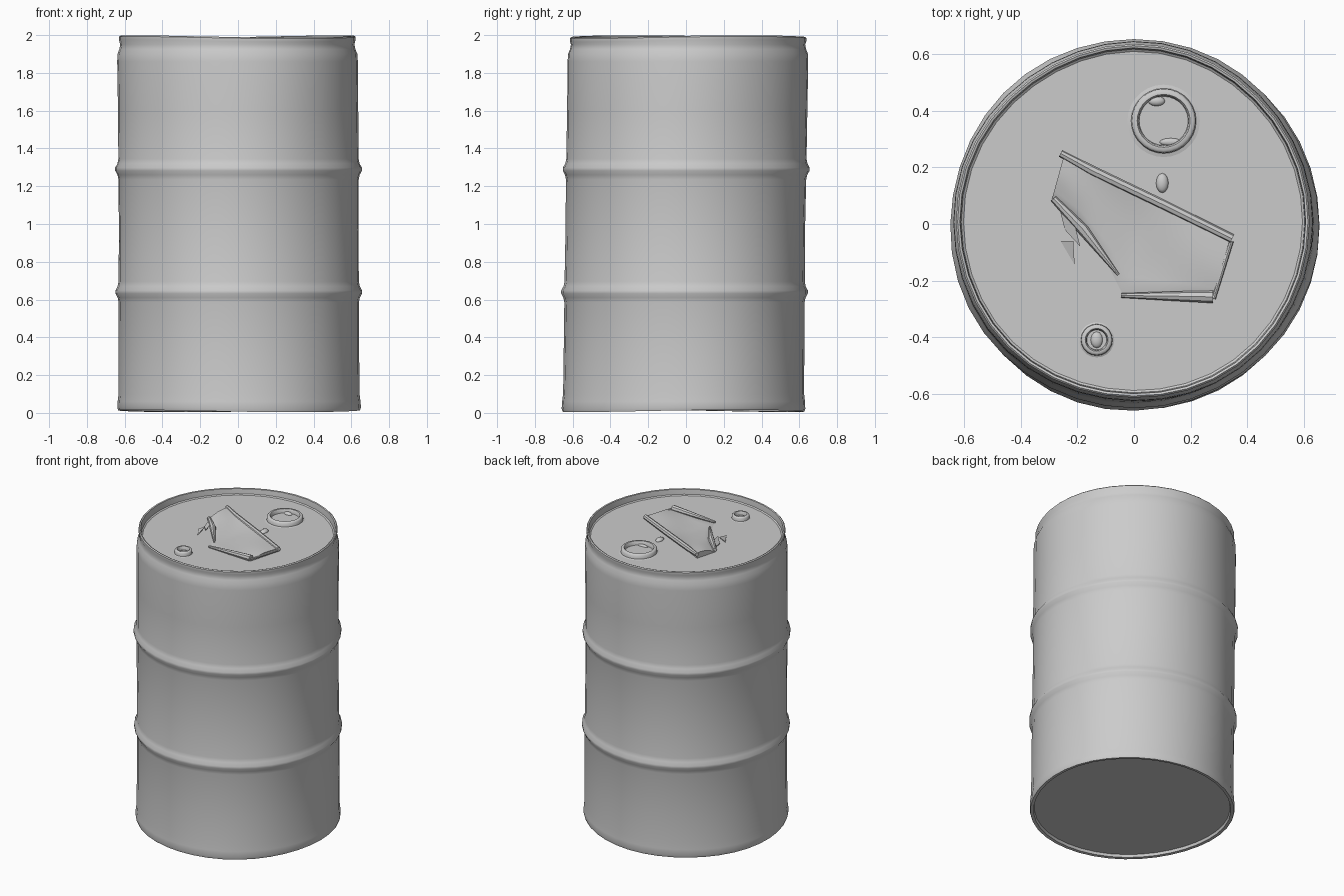
import bpy, bmesh, math
from mathutils import Vector

cube = bpy.data.objects.get("Cube")
if cube:
    bpy.data.objects.remove(cube, do_unlink=True)

LID = 1.945

steel = bpy.data.materials.new("grey_steel")
steel.use_nodes = True
GREY = (0.6, 0.6, 0.6, 1)
steel.diffuse_color = GREY
steel.node_tree.nodes["Principled BSDF"].inputs["Base Color"].default_value = GREY


def finish(bm, name, angle=40):
    bmesh.ops.recalc_face_normals(bm, faces=bm.faces)
    mesh = bpy.data.meshes.new(name)
    bm.to_mesh(mesh)
    bm.free()
    mesh.materials.append(steel)
    ob = bpy.data.objects.new(name, mesh)
    bpy.context.collection.objects.link(ob)
    bpy.ops.object.select_all(action='DESELECT')
    ob.select_set(True)
    bpy.context.view_layer.objects.active = ob
    bpy.ops.object.shade_smooth_by_angle(angle=math.radians(angle))
    return ob


def lathe(profile, sides, cx=0, cy=0, warp=None):
    """Revolve (radius, z) points; ends are capped when they stop off axis."""
    bm = bmesh.new()
    rings = []
    for r, z in profile:
        ring = []
        for i in range(sides):
            a = math.tau * i / sides
            p = Vector((cx + r * math.cos(a), cy + r * math.sin(a), z))
            ring.append(bm.verts.new(warp(p, a) if warp else p))
        rings.append(ring)
    for lo, hi in zip(rings, rings[1:]):
        for i in range(sides):
            j = (i + 1) % sides
            bm.faces.new((lo[i], lo[j], hi[j], hi[i]))
    bm.faces.new(rings[0])
    bm.faces.new(rings[-1])
    return bm


def tube(name, points, radii, sides=8):
    """Tapered roll of sheet metal along a path."""
    bm = bmesh.new()
    pts = [Vector(p) for p in points]
    d = (pts[-1] - pts[0]).normalized()
    side = d.cross(Vector((0, 0, 1))).normalized()
    up = side.cross(d)
    rings = []
    for p, r in zip(pts, radii):
        rings.append([bm.verts.new(p + r * (side * math.cos(math.tau * k / sides)
                      + up * math.sin(math.tau * k / sides))) for k in range(sides)])
    for lo, hi in zip(rings, rings[1:]):
        for k in range(sides):
            j = (k + 1) % sides
            bm.faces.new((lo[k], lo[j], hi[j], hi[k]))
    bm.faces.new(rings[0])
    bm.faces.new(rings[-1])
    return finish(bm, name)


# Drum shell: base seam, two rolled hoops, neck, rim and sunken lid
def rib(z):
    return [(0.636, z - 0.055), (0.641, z - 0.03), (0.653, z - 0.008),
            (0.653, z + 0.008), (0.641, z + 0.03), (0.636, z + 0.055)]


shell = [(0.6, 0.03), (0.615, 0.03), (0.62, 0.012), (0.64, 0.01), (0.645, 0.025),
         (0.643, 0.06), (0.638, 0.1), (0.637, 0.3)]
shell += rib(0.64) + [(0.634, 0.97)] + rib(1.29)
shell += [(0.636, 1.6), (0.637, 1.86), (0.635, 1.9), (0.625, 1.925), (0.62, 1.95),
          (0.626, 1.97), (0.626, 1.987), (0.62, 1.993), (0.612, 1.99), (0.61, 1.975),
          (0.608, LID + 0.006), (0.6, LID)]


def dented(p, a):
    t = p.z / 2
    k = 1 + 0.004 * math.sin(3 * a + 2 * p.z) + 0.003 * math.sin(5 * a - 3 * p.z)
    end = 1 if t > 0.985 or t < 0.02 else 0
    return Vector((p.x * k + 0.006 - 0.009 * t, p.y * k - 0.013 + 0.021 * t,
                   p.z + end * 0.006 * math.sin(2 * a + 0.6)))


finish(lathe(shell, 40, warp=dented), "drum_shell", 35)


# Bung holes: raised collars with a sunken plug
def collar(name, cx, cy, r, wall, h, sides):
    prof = [(r * 1.25, LID - 0.003), (r * 1.02, LID + 0.003), (r, LID + h * 0.8),
            (r - wall * 0.3, LID + h), (r - wall * 0.8, LID + h),
            (r - wall, LID + h * 0.8), (r - wall * 1.1, LID + h * 0.2)]
    finish(lathe(prof, sides, cx, cy), name, 50)


collar("large_bung", 0.105, 0.365, 0.113, 0.024, 0.032, 28)
collar("small_bung", -0.132, -0.41, 0.055, 0.018, 0.03, 20)


def ellipsoid(name, loc, size):
    bm = bmesh.new()
    bmesh.ops.create_uvsphere(bm, u_segments=12, v_segments=8, radius=1)
    for v in bm.verts:
        v.co = Vector([c * s + l for c, s, l in zip(v.co, size, loc)])
    finish(bm, name)


ellipsoid("lid_bead", (0.1, 0.145, LID), (0.022, 0.035, 0.016))
ellipsoid("small_bung_plug", (-0.132, -0.41, LID + 0.004), (0.022, 0.03, 0.014))
ellipsoid("large_bung_lump", (0.08, 0.435, LID + 0.006), (0.03, 0.018, 0.014))
ellipsoid("large_bung_debris", (0.13, 0.29, LID + 0.006), (0.04, 0.014, 0.01))


# Crumpled sheet lying on the lid, lofted between its two long edges
def along(path, t):
    f = t * (len(path) - 1)
    i = min(int(f), len(path) - 2)
    return Vector(path[i]).lerp(Vector(path[i + 1]), f - i)


upper = [(-0.25, 0.235), (0.34, -0.05)]
lower = [(-0.29, 0.09), (-0.2, 0.01), (-0.1, -0.13), (-0.04, -0.25), (0.12, -0.26), (0.28, -0.27)]
NU, NV = 20, 10
bm = bmesh.new()
grid = []
for j in range(NV + 1):
    row = []
    for i in range(NU + 1):
        u, v = i / NU, j / NV
        p = along(lower, u).lerp(along(upper, u), v)
        h = 0.008 + 0.014 * v + 0.016 * (1 - u) * v
        h += 0.01 * math.sin(math.pi * v) * math.sin(7 * u + 2 * v)
        h = 0.0 if j == 0 else max(h, 0.004)
        row.append(bm.verts.new((p.x, p.y, LID + h)))
    grid.append(row)
for a, b in zip(grid, grid[1:]):
    for i in range(NU):
        bm.faces.new((a[i], a[i + 1], b[i + 1], b[i]))
# Fold the outer border down to the lid
edges = [e for e in bm.edges if e.is_boundary]
skirt = bmesh.ops.extrude_edge_only(bm, edges=edges)
for g in skirt["geom"]:
    if isinstance(g, bmesh.types.BMVert):
        g.co.z = LID - 0.003
finish(bm, "crumpled_sheet", 35)

tube("sheet_long_roll", [(-0.26, 0.25, LID + 0.034), (-0.15, 0.19, LID + 0.026),
     (0.1, 0.07, LID + 0.022), (0.347, -0.052, LID + 0.018)], [0.013, 0.018, 0.018, 0.016])
tube("sheet_short_roll", [(-0.045, -0.253, LID + 0.01), (0.12, -0.255, LID + 0.014),
     (0.28, -0.258, LID + 0.018)], [0.008, 0.016, 0.022])
tube("sheet_end_fold", [(0.345, -0.06, LID + 0.014), (0.282, -0.265, LID + 0.014)], [0.008, 0.007])
tube("sheet_torn_fold", [(-0.285, 0.09, LID + 0.012), (-0.18, -0.02, LID + 0.016),
     (-0.055, -0.18, LID + 0.01)], [0.012, 0.02, 0.005])


# Torn scraps beside the sheet
def scrap(name, corners):
    bm = bmesh.new()
    bm.faces.new([bm.verts.new((x, y, LID + z)) for x, y, z in corners])
    res = bmesh.ops.extrude_face_region(bm, geom=bm.faces[:])
    for g in res["geom"]:
        if isinstance(g, bmesh.types.BMVert):
            g.co.z += 0.005
    finish(bm, name, 30)


scrap("torn_scrap_outer", [(-0.26, -0.06, 0), (-0.21, -0.145, 0), (-0.215, -0.06, 0.02)])
scrap("torn_scrap_inner", [(-0.265, 0.06, 0.01), (-0.245, -0.02, 0), (-0.19, -0.08, 0.015), (-0.21, 0.0, 0.02)])
